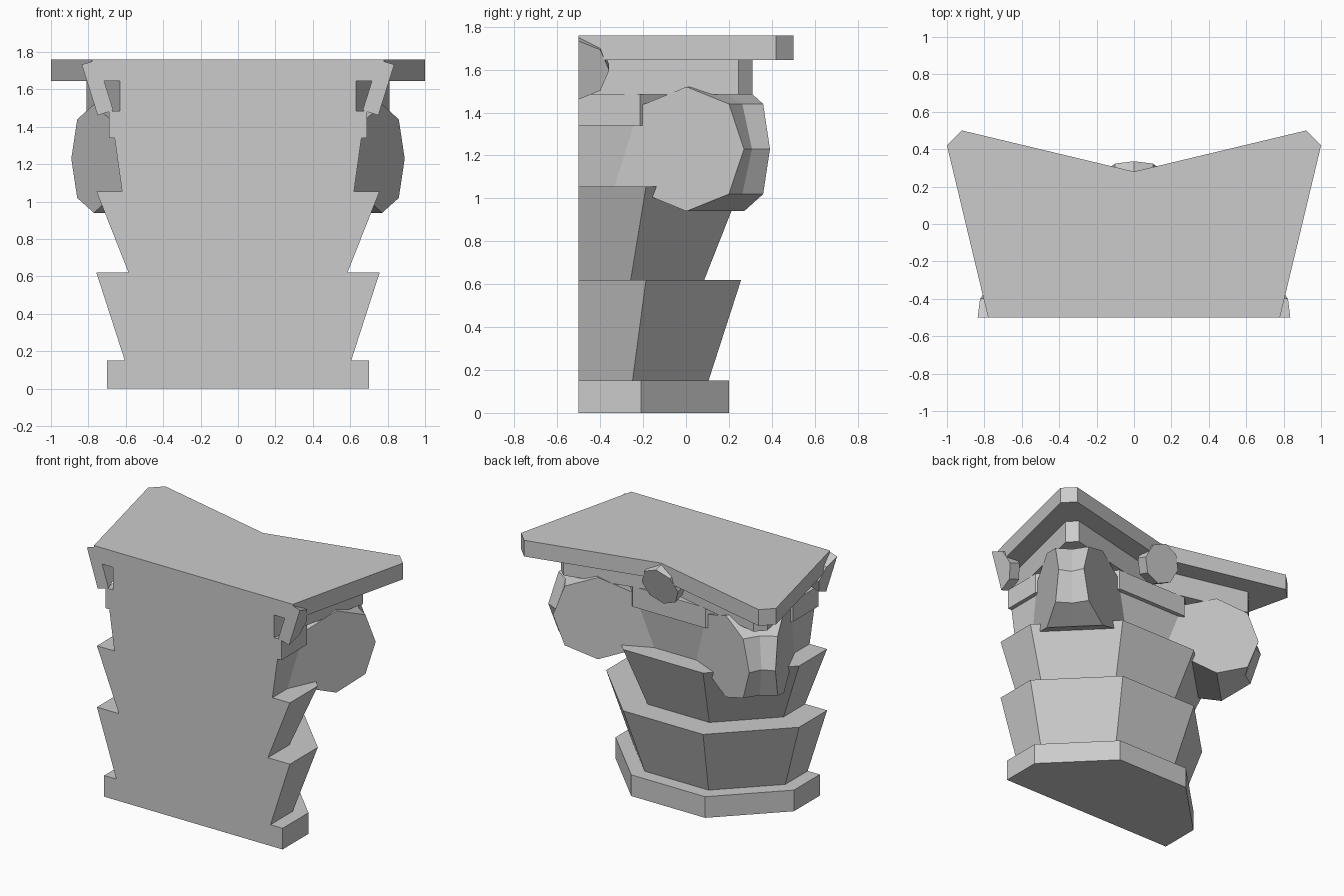
import bpy, bmesh, math
from mathutils import Vector

if "Cube" in bpy.data.objects:
    bpy.data.objects.remove(bpy.data.objects["Cube"])

CUT = -0.5            # flat front plane; the column axis lies on it
Q = math.sqrt(0.5)
T = math.tan(math.pi / 8)


def finish(name, bm):
    bmesh.ops.remove_doubles(bm, verts=bm.verts, dist=1e-5)
    bmesh.ops.recalc_face_normals(bm, faces=bm.faces)
    me = bpy.data.meshes.new(name)
    bm.to_mesh(me)
    bm.free()
    ob = bpy.data.objects.new(name, me)
    bpy.context.collection.objects.link(ob)
    return ob


def loft(name, rings, cap=True):
    """Skin a list of closed loops with equal point counts."""
    bm = bmesh.new()
    loops = [[bm.verts.new(p) for p in ring] for ring in rings]
    n = len(loops[0])
    for a, b in zip(loops, loops[1:]):
        for i in range(n):
            j = (i + 1) % n
            bm.faces.new((a[i], a[j], b[j], b[i]))
    bm.faces.new(loops[0])
    bm.faces.new(loops[-1])
    return finish(name, bm)


def half_octagon(a, z):
    right = [(a, CUT), (a, CUT + T * a), (T * a, CUT + a)]
    pts = right + [(-x, y) for x, y in reversed(right)]
    return [(x, y, z) for x, y in pts]


def abacus_outline(k, z):
    right = [(0.78, 0), (1.0, 0.92), (0.92, 1.0)]
    pts = right + [(0, 0.78)] + [(-x, y) for x, y in reversed(right)]
    return [(x * k, CUT + y * k, z) for x, y in pts]


# Base ring, two flared leaf tiers, bell and neck ring: bottom/top apothem, heights
for name, a0, a1, z0, z1 in [
        ("base_ring", 0.70, 0.70, 0.0, 0.15),
        ("lower_leaf_tier", 0.605, 0.757, 0.15, 0.62),
        ("upper_leaf_tier", 0.585, 0.757, 0.62, 1.055),
        ("bell", 0.62, 0.66, 1.055, 1.34),
        ("neck_ring", 0.69, 0.69, 1.34, 1.485)]:
    loft(name, [half_octagon(a0, z0), half_octagon(a1, z1)])

# Concave-sided top slabs
for name, k, z0, z1 in [("abacus_under_slab", 0.81, 1.485, 1.645),
                        ("abacus_top_slab", 1.0, 1.645, 1.76)]:
    loft(name, [abacus_outline(k, z0), abacus_outline(k, z1)])

# Corner volutes: scroll profile (radius, height), narrowing outward, slightly waisted
SCROLL = [(1.175, 1.23), (1.103, 1.44), (0.9, 1.52), (0.70, 1.44),
          (0.5, 1.40), (0.5, 1.0), (0.70, 1.02), (0.9, 0.94), (1.103, 1.02)]


def volute_ring(side, m):
    ring = []
    for r, z in SCROLL:
        s = side * (0.19 - 0.38 * (r - 0.9))
        if side == 0 and r > 0.9:
            r = 0.9 + (r - 0.9) * 0.88
        ring.append((m * (r + s) * Q, CUT + (r - s) * Q, z))
    return ring


for m, label in [(1, "right"), (-1, "left")]:
    loft("volute_" + label, [volute_ring(s, m) for s in (1, 0, -1)])

# Tilted octagonal rosettes on the middle of each abacus side
for label, out in [("right", Vector((1, 0, 0))), ("left", Vector((-1, 0, 0))),
                   ("back", Vector((0, 1, 0)))]:
    up = Vector((0, 0, 1))
    axis = (out * 0.954 - up * 0.30).normalized()
    side = out.cross(up)
    tall = side.cross(axis)
    face = Vector((0, CUT, 1.597)) + out * 0.793
    rings = []
    for depth in (0, 0.088):
        c = face - axis * depth
        rings.append([c + 0.142 * (tall * math.cos(t) + side * math.sin(t))
                      for t in (i * math.pi / 4 for i in range(8))])
    ob = loft("rosette_" + label, rings)
    if label != "back":
        # trim side rosettes at the flat front plane
        bm = bmesh.new()
        bm.from_mesh(ob.data)
        bmesh.ops.bisect_plane(bm, geom=bm.verts[:] + bm.edges[:] + bm.faces[:],
                               plane_co=(0, CUT, 0), plane_no=(0, -1, 0),
                               clear_outer=True)
        bmesh.ops.holes_fill(bm, edges=[e for e in bm.edges if e.is_boundary])
        bmesh.ops.recalc_face_normals(bm, faces=bm.faces)
        bm.to_mesh(ob.data)
        bm.free()
